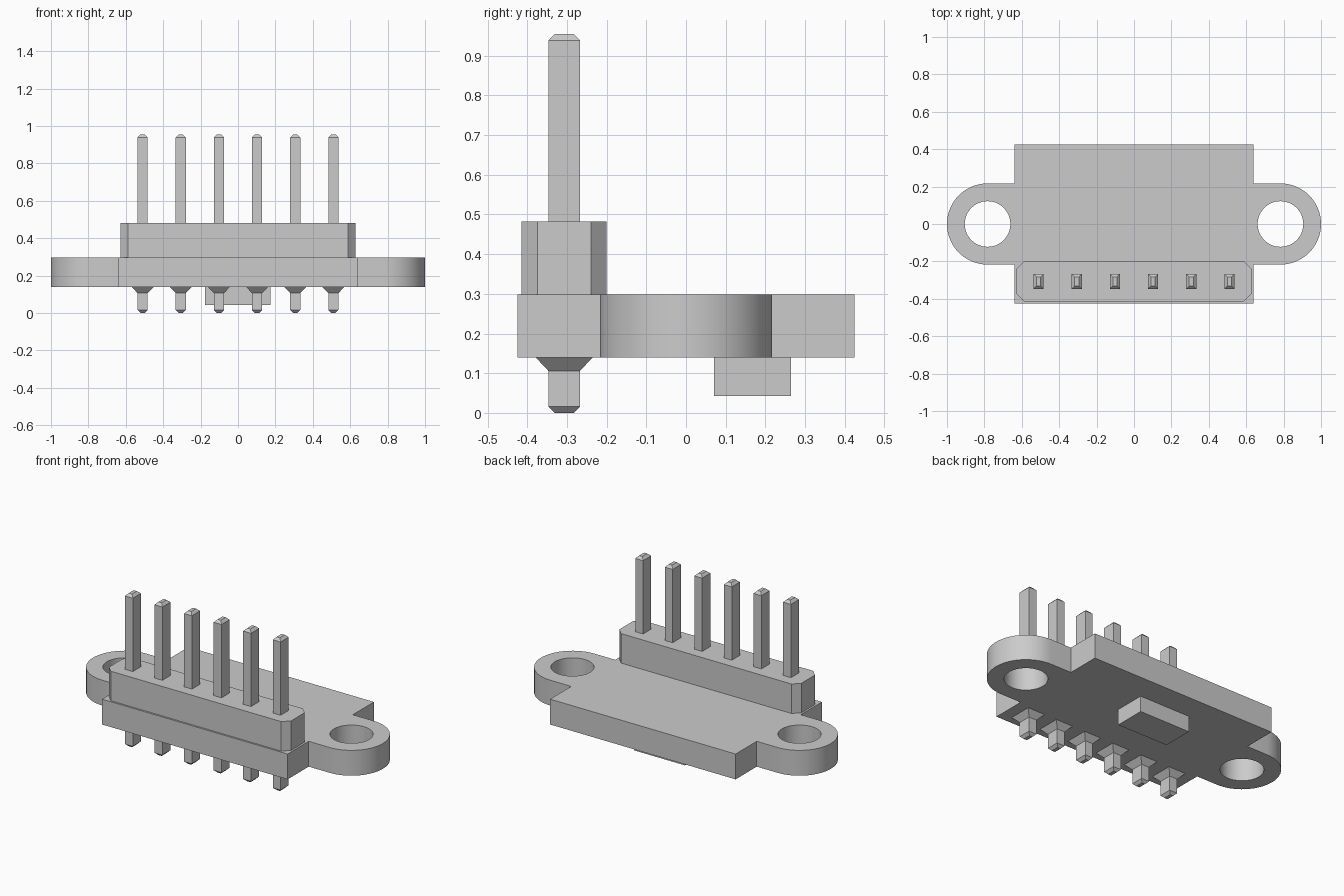
import bpy
import bmesh
from math import cos, sin, pi, radians

cube = bpy.data.objects.get("Cube")
if cube:
    bpy.data.objects.remove(cube, do_unlink=True)

grey = bpy.data.materials.new("plain grey")
grey.use_nodes = True
colour = (0.6, 0.6, 0.6, 1)
grey.diffuse_color = colour
grey.node_tree.nodes["Principled BSDF"].inputs["Base Color"].default_value = colour


def finish(name, bm, smooth=False):
    bmesh.ops.recalc_face_normals(bm, faces=bm.faces)
    mesh = bpy.data.meshes.new(name)
    bm.to_mesh(mesh)
    bm.free()
    mesh.materials.append(grey)
    obj = bpy.data.objects.new(name, mesh)
    bpy.context.collection.objects.link(obj)
    if smooth:
        bpy.ops.object.select_all(action="DESELECT")
        obj.select_set(True)
        bpy.context.view_layer.objects.active = obj
        bpy.ops.object.shade_smooth_by_angle(angle=radians(30))
    return obj


def extrude(name, loops, z0, z1, smooth=False):
    """Fill an outline, with any holes, and extrude it upwards."""
    bm = bmesh.new()
    for loop in loops:
        verts = [bm.verts.new((x, y, z0)) for x, y in loop]
        for a, b in zip(verts, verts[1:] + verts[:1]):
            bm.edges.new((a, b))
    bmesh.ops.triangle_fill(bm, edges=bm.edges[:], use_beauty=True, normal=(0, 0, 1))
    result = bmesh.ops.extrude_face_region(bm, geom=bm.faces[:], use_keep_orig=True)
    top = [v for v in result["geom"] if isinstance(v, bmesh.types.BMVert)]
    bmesh.ops.translate(bm, verts=top, vec=(0, 0, z1 - z0))
    return finish(name, bm, smooth)


def arc(cx, radius, start, end, steps):
    angles = [start + (end - start) * i / steps for i in range(steps + 1)]
    return [(cx + radius * cos(a), radius * sin(a)) for a in angles]


def loft(name, cx, cy, sections):
    """Stack rectangles given as (half width, half depth, height)."""
    bm = bmesh.new()
    rings = [[bm.verts.new((cx + sx * w, cy + sy * d, z))
              for sx, sy in ((-1, -1), (1, -1), (1, 1), (-1, 1))]
             for w, d, z in sections]
    for low, high in zip(rings, rings[1:]):
        for i in range(4):
            j = (i + 1) % 4
            bm.faces.new((low[i], low[j], high[j], high[i]))
    bm.faces.new(rings[0])
    bm.faces.new(rings[-1])
    return finish(name, bm)


# Base plate with rounded mounting ears and screw holes
W, D, EAR, EAR_X, HOLE = 0.64, 0.425, 0.217, 0.783, 0.122
right_side = [(W, -D), (W, -EAR)] + arc(EAR_X, EAR, -pi / 2, pi / 2, 32) + [(W, EAR), (W, D)]
outline = right_side + [(-x, -y) for x, y in right_side]
holes = [arc(s * EAR_X, HOLE, 0, 2 * pi, 48)[:-1] for s in (-1, 1)]
extrude("base_plate", [outline] + holes, 0.14, 0.298, True)

# Pin housing with chamfered corners
PIN_Y = -0.307
hw, hd, cut = 0.628, 0.107, 0.04
quarter = [(hw - cut, -hd), (hw, cut - hd), (hw, hd - cut), (hw - cut, hd)]
housing = [(x, y + PIN_Y) for x, y in quarter + [(-x, -y) for x, y in quarter]]
extrude("pin_housing", [housing], 0.298, 0.482)

# Locating block underneath
loft("locating_block", -0.002, 0.167, [(0.175, 0.097, 0.042), (0.175, 0.097, 0.14)])

# Pins with tapered tips, and flared collars below the plate
pw, pd, tip, height = 0.027, 0.04, 0.016, 0.955
for i in range(6):
    x = (i - 2.5) * 0.204
    loft(f"pin_{i + 1}", x, PIN_Y, [
        (pw - tip, pd - tip, 0), (pw, pd, tip),
        (pw, pd, height - tip), (pw - tip, pd - tip, height)])
    loft(f"pin_collar_{i + 1}", x, PIN_Y, [(pw, pd, 0.106), (0.059, 0.072, 0.14)])
